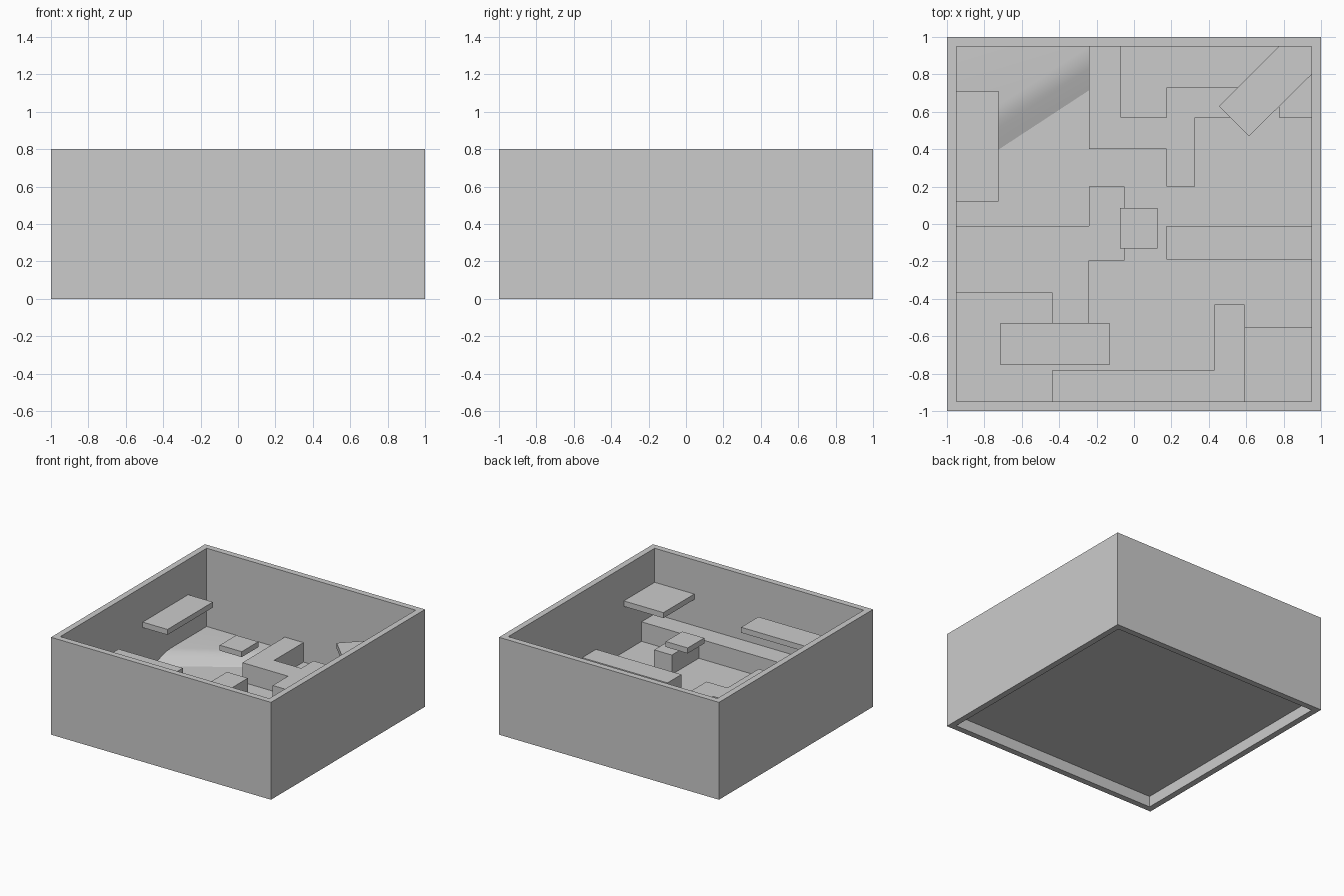
import bpy, bmesh

if "Cube" in bpy.data.objects:
    bpy.data.objects.remove(bpy.data.objects["Cube"])

FLOOR, LOW_TOP, IN = 0.10, 0.26, 0.95


def finish(name, bm):
    bmesh.ops.recalc_face_normals(bm, faces=bm.faces)
    mesh = bpy.data.meshes.new(name)
    bm.to_mesh(mesh)
    bm.free()
    ob = bpy.data.objects.new(name, mesh)
    bpy.context.collection.objects.link(ob)
    return ob


def prism(name, outline, z0, z1):
    """Extrude an xy outline from z0 to z1."""
    bm = bmesh.new()
    face = bm.faces.new([bm.verts.new((x, y, z0)) for x, y in outline])
    top = bmesh.ops.extrude_face_region(bm, geom=[face], use_keep_orig=True)
    verts = [g for g in top["geom"] if isinstance(g, bmesh.types.BMVert)]
    bmesh.ops.translate(bm, verts=verts, vec=(0, 0, z1 - z0))
    return finish(name, bm)


def rect(x0, x1, y0, y1):
    return [(x0, y0), (x1, y0), (x1, y1), (x0, y1)]


# Outer walls: four closed rings joined into a square tube
bm = bmesh.new()
rings = [[bm.verts.new((x * r, y * r, z)) for x, y in rect(-1, 1, -1, 1)]
         for r, z in ((1, 0), (1, 0.8), (IN, 0.8), (IN, 0))]
for i in range(4):
    a, b = rings[i], rings[(i + 1) % 4]
    for j in range(4):
        k = (j + 1) % 4
        bm.faces.new((a[j], a[k], b[k], b[j]))
finish("outer_walls", bm)

# Floor raised above the open underside
prism("floor", rect(-IN, IN, -IN, IN), 0.09, FLOOR)

# Low inner walls, all of one height
low_walls = {
    "back_low_wall": [(-.24, IN), (-.24, .40), (.175, .40), (.175, .20),
                      (.325, .20), (.325, .57), (.62, .57), (.62, .73),
                      (.175, .73), (.175, .57), (-.07, .57), (-.07, IN)],
    "left_low_wall": [(-IN, -.01), (-.24, -.01), (-.24, .20), (-.05, .20),
                      (-.05, -.195), (-.24, -.195), (-.24, -.60),
                      (-.435, -.60), (-.435, -.37), (-IN, -.37)],
    "front_low_wall": [(-.435, -IN), (IN, -IN), (IN, -.78), (.59, -.78),
                       (.59, -.43), (.43, -.43), (.43, -.78), (-.435, -.78)],
    "right_low_wall": rect(.175, IN, -.19, -.01),
    "corner_block": rect(.775, IN, .57, IN),
}
for name, outline in low_walls.items():
    prism(name, outline, FLOOR, LOW_TOP)

# Floating platforms: outline and top height
platforms = {
    "left_platform": (rect(-IN, -.725, .12, .71), .51),
    "front_right_platform": (rect(.59, IN, -IN, -.55), .52),
    "front_left_platform": (rect(-.715, -.13, -.755, -.53), .60),
    "centre_platform": (rect(-.075, .125, -.13, .085), .65),
    "diagonal_platform": ([(.455, .63), (.615, .47), (IN, .80),
                           (IN, IN), (.775, IN)], .52),
}
for name, (outline, top) in platforms.items():
    prism(name, outline, top - 0.045, top)

# Raised back left corner with a rounded slope down to the floor
slope = [(0.0, .157), (-.06, .152), (-.12, .136), (-.235, FLOOR)]
bm = bmesh.new()
ends = []
for x, y in ((-IN, .485), (-.24, .95)):
    pts = [(IN, FLOOR), (IN, .157)] if y < .9 else [(IN + .01, FLOOR), (IN + .01, .157)]
    pts += [(y + dy, z) for dy, z in slope]
    ends.append([bm.verts.new((x, py, pz)) for py, pz in pts])
a, b = ends
n = len(a)
for i in range(n):
    j = (i + 1) % n
    bm.faces.new((a[i], a[j], b[j], b[i]))
bm.faces.new(a)
bm.faces.new(b)
ramp = finish("corner_ramp", bm)
bpy.context.view_layer.objects.active = ramp
ramp.select_set(True)
bpy.ops.object.shade_smooth_by_angle(angle=0.5)
